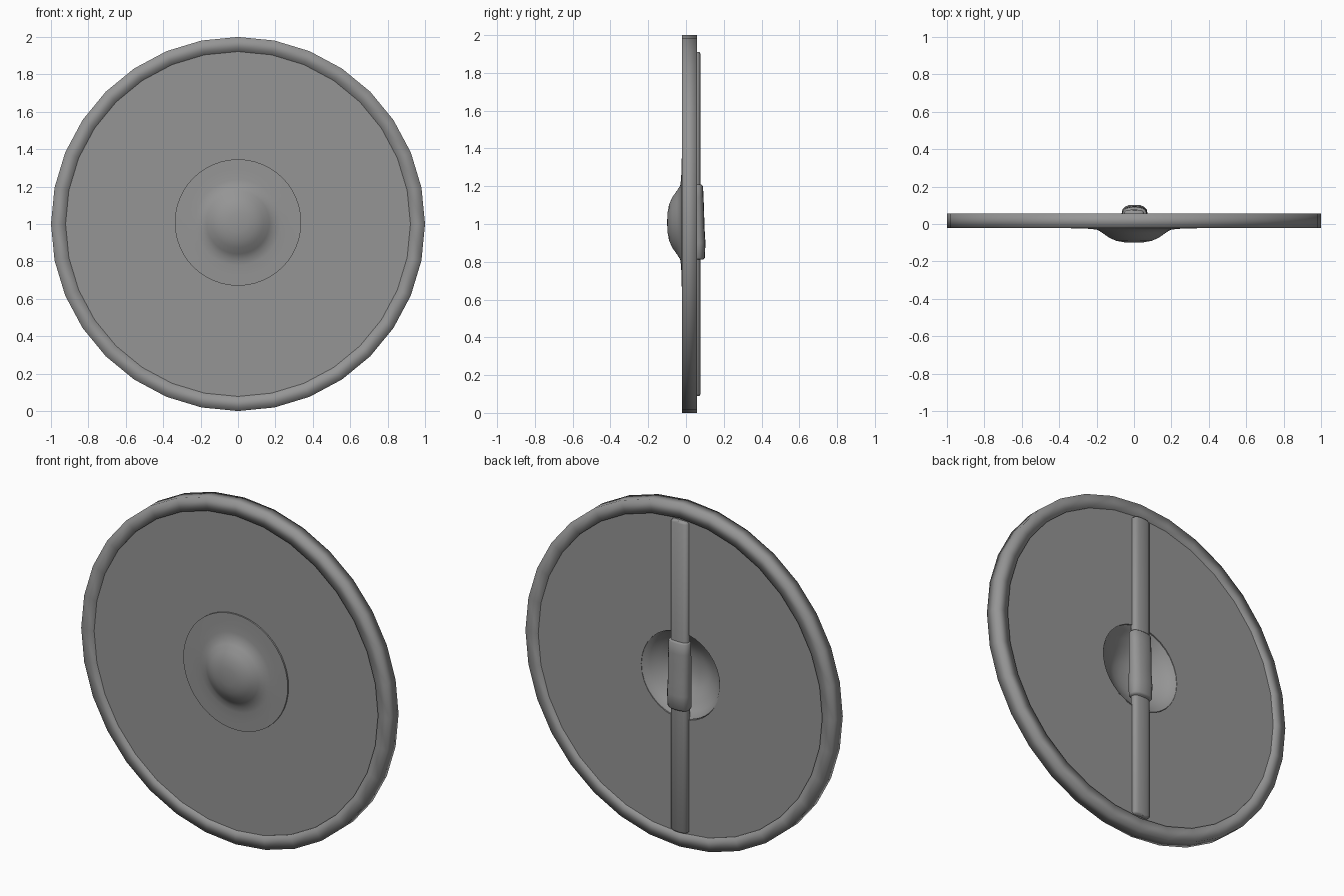
import bpy, bmesh, math

if "Cube" in bpy.data.objects:
    bpy.data.objects.remove(bpy.data.objects["Cube"])

# Dark grey for every part
dark = bpy.data.materials.new("dark_grey")
dark.diffuse_color = (0.3, 0.3, 0.3, 1)
dark.use_nodes = True
dark.node_tree.nodes["Principled BSDF"].inputs["Base Color"].default_value = dark.diffuse_color


def make_object(name, rings, close_ends=False, close_profile=False, angle=None):
    """Skin a list of closed rings into a smooth-shaded mesh."""
    bm = bmesh.new()
    loops = [[bm.verts.new(p) for p in ring] for ring in rings]
    pairs = list(zip(loops, loops[1:]))
    if close_profile:
        pairs.append((loops[-1], loops[0]))
    for a, b in pairs:
        n = len(a)
        for i in range(n):
            j = (i + 1) % n
            bm.faces.new((a[i], a[j], b[j], b[i]))
    if close_ends:
        bm.faces.new(loops[0])
        bm.faces.new(loops[-1])
    bmesh.ops.remove_doubles(bm, verts=bm.verts, dist=0.0001)
    bmesh.ops.recalc_face_normals(bm, faces=bm.faces)
    mesh = bpy.data.meshes.new(name)
    bm.to_mesh(mesh)
    bm.free()
    mesh.materials.append(dark)
    obj = bpy.data.objects.new(name, mesh)
    bpy.context.collection.objects.link(obj)
    for p in mesh.polygons:
        p.use_smooth = True
    if angle is not None:
        bpy.ops.object.select_all(action='DESELECT')
        obj.select_set(True)
        bpy.context.view_layer.objects.active = obj
        bpy.ops.object.shade_smooth_by_angle(angle=math.radians(angle))
    return obj


def lathe(profile, sides, zc=1.0):
    """Rings of (radius, y) points turned about the shield axis."""
    return [[(r * math.sin(2 * math.pi * k / sides), y,
              zc + r * math.cos(2 * math.pi * k / sides)) for k in range(sides)]
            for r, y in profile]


def oval(cx, cy, z, hw, hd, sides=16, power=0.8):
    """Rounded cross-section ring at height z."""
    ring = []
    for k in range(sides):
        a = 2 * math.pi * k / sides
        c, s = math.cos(a), math.sin(a)
        ring.append((cx + hw * math.copysign(abs(c) ** power, c),
                     cy + hd * math.copysign(abs(s) ** power, s), z))
    return ring


# Outer rim band
make_object("rim", lathe([(1.0, -0.022), (1.0, 0.057), (0.922, 0.057), (0.922, -0.022)], 32),
            close_profile=True)

# Flat board with a hand hole in the middle
make_object("board", lathe([(0.95, -0.014), (0.95, 0.050), (0.255, 0.050), (0.255, -0.014)], 32),
            close_profile=True, angle=30)

# Hollow domed boss with a flange, front skin then inner bowl
boss = [(0.0, -0.1), (0.05, -0.098), (0.095, -0.090), (0.135, -0.072), (0.168, -0.048),
        (0.195, -0.031), (0.23, -0.026), (0.28, -0.024), (0.338, -0.023), (0.338, -0.010),
        (0.275, -0.008), (0.258, 0.048), (0.250, 0.046), (0.225, 0.015), (0.19, -0.012),
        (0.155, -0.035), (0.12, -0.058), (0.08, -0.074), (0.04, -0.081), (0.0, -0.083)]
make_object("boss", lathe(boss, 48, 1.008), angle=50)

# Vertical rounded bar on the back
make_object("back_bar", [oval(0, 0.050, z, 0.055 * s, 0.027 * s, 16, 0.65)
                         for z, s in ((0.09, 0.8), (0.10, 1), (1.90, 1), (1.91, 0.8))],
            close_ends=True, angle=60)

# Wrapped hand grip, slightly uneven
grip = [(0.812, 0.055, 0.060, 0.036), (0.822, 0.056, 0.067, 0.044), (0.90, 0.057, 0.069, 0.046),
        (0.98, 0.055, 0.066, 0.043), (1.06, 0.055, 0.067, 0.041), (1.14, 0.054, 0.066, 0.039),
        (1.20, 0.053, 0.065, 0.037), (1.208, 0.053, 0.059, 0.030)]
make_object("hand_grip", [oval(0.003, cy, z, hw, hd) for z, cy, hw, hd in grip],
            close_ends=True, angle=60)
